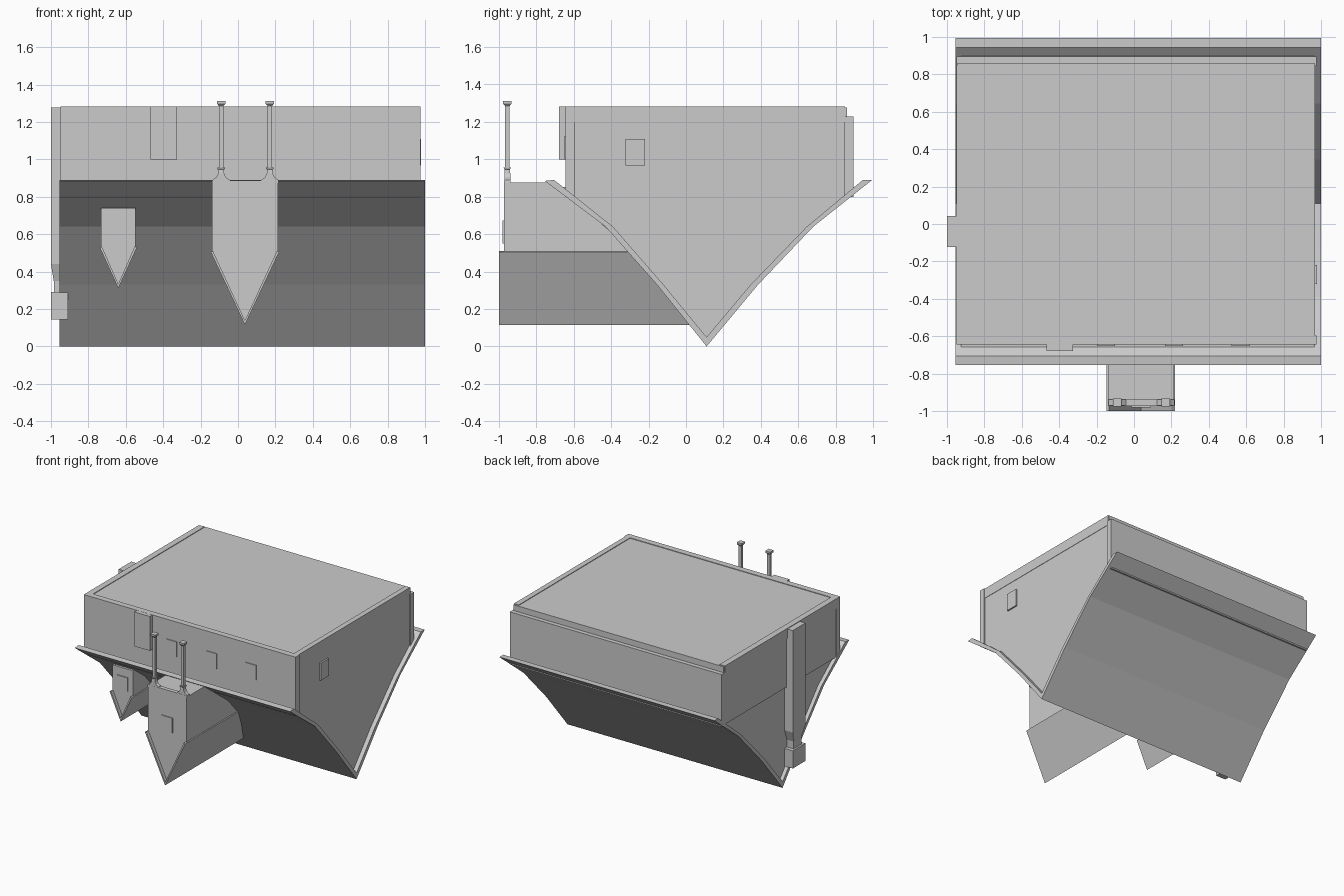
import bpy, bmesh, math

if "Cube" in bpy.data.objects:
    bpy.data.objects.remove(bpy.data.objects["Cube"])

grey = bpy.data.materials.new("plain_grey")
grey.diffuse_color = (0.6, 0.6, 0.6, 1)
grey.use_nodes = True
grey.node_tree.nodes["Principled BSDF"].inputs["Base Color"].default_value = grey.diffuse_color


def finish(name, bm):
    bmesh.ops.recalc_face_normals(bm, faces=bm.faces)
    me = bpy.data.meshes.new(name)
    bm.to_mesh(me)
    bm.free()
    me.materials.append(grey)
    ob = bpy.data.objects.new(name, me)
    bpy.context.collection.objects.link(ob)
    return ob


def loft(name, rings):
    """Closed solid through rings of equal vertex count."""
    bm = bmesh.new()
    vs = [[bm.verts.new(p) for p in r] for r in rings]
    n = len(vs[0])
    for a, b in zip(vs, vs[1:]):
        for i in range(n):
            j = (i + 1) % n
            bm.faces.new((a[i], a[j], b[j], b[i]))
    bm.faces.new(vs[0])
    bm.faces.new(vs[-1])
    return finish(name, bm)


def rect(x0, x1, y0, y1, z):
    return [(x0, y0, z), (x1, y0, z), (x1, y1, z), (x0, y1, z)]


def box(name, x0, x1, y0, y1, z0, z1):
    return loft(name, [rect(x0, x1, y0, y1, z0), rect(x0, x1, y0, y1, z1)])


def along_x(name, pts, x0, x1):
    return loft(name, [[(x, y, z) for y, z in pts] for x in (x0, x1)])


# Upside-down house body with wall rims
box("house_body", -0.945, 0.965, -0.62, 0.86, 0.80, 1.278)
box("front_wall", -0.95, 0.975, -0.645, -0.595, 0.80, 1.283)
box("back_wall", -0.95, 0.975, 0.845, 0.895, 0.80, 1.23)
box("left_wall_rim", -0.95, -0.90, -0.60, 0.85, 1.2, 1.283)
box("right_wall_rim", 0.925, 0.968, -0.60, 0.85, 1.2, 1.283)

# Roof: bent sheet hanging to a ridge at the ground
outer = [(-0.755, 0.885), (-0.43, 0.64), (-0.155, 0.33), (0.11, 0.0),
         (0.385, 0.33), (0.68, 0.64), (0.995, 0.89)]
inner = [(0.945, 0.89), (0.645, 0.64), (0.345, 0.33), (0.11, 0.05),
         (-0.12, 0.33), (-0.39, 0.64), (-0.705, 0.89)]
along_x("roof", outer + inner, -0.955, 1.0)

# Gable ends fill the roof up to the walls
gable = [(0.90, 0.852), (0.65, 0.64), (0.35, 0.33), (0.11, 0.04),
         (-0.125, 0.33), (-0.395, 0.64), (-0.66, 0.852)]
along_x("gable_walls", gable, -0.925, 0.965)


def roof_y(z):
    """y of the front roof slope at height z, pushed slightly inside."""
    pts = [(z_, y_) for y_, z_ in outer[:4]][::-1]
    for (za, ya), (zb, yb) in zip(pts, pts[1:]):
        if z <= zb:
            return ya + (yb - ya) * (z - za) / (zb - za) + 0.03
    return pts[-1][1] + 0.03


def dormer(name, cx, hw, tip, eave, top, yf, top_back):
    """Inverted dormer: wall block, gable and thin V roof."""
    wall = hw - 0.007
    pts = [(cx - wall, top), (cx + wall, top), (cx + wall, eave),
           (cx, tip + 0.02), (cx - wall, eave)]
    back = [(x, top_back if z == top else roof_y(z), z) for x, z in pts]
    loft(name + "_wall", [[(x, yf + 0.028, z) for x, z in pts], back])
    t = 0.012
    vee = [(cx - hw, eave), (cx, tip), (cx + hw, eave),
           (cx + hw - t, eave + 0.005), (cx, tip + 2 * t), (cx - hw + t, eave + 0.005)]
    loft(name + "_roof", [[(x, yf, z) for x, z in vee],
                          [(x, roof_y(z), z) for x, z in vee]])


dormer("porch_dormer", 0.037, 0.183, 0.115, 0.505, 0.875, -1.0, -0.70)
dormer("small_dormer", -0.64, 0.10, 0.31, 0.53, 0.74, -0.61, -0.52)

# Porch posts, flared at the dormer and capped at the top
for side, cx in (("left", -0.09), ("right", 0.17)):
    cy = -0.955
    prof = [(0.048, 0.875), (0.046, 0.89), (0.025, 0.905), (0.016, 0.925),
            (0.014, 0.945), (0.02, 0.948), (0.02, 0.956), (0.012, 0.956),
            (0.012, 1.285), (0.022, 1.297), (0.022, 1.312)]
    rings = []
    for r, z in prof:
        ry = min(r, 0.016) if z < 0.95 else r
        rings.append(rect(cx - r, cx + r, cy - ry, cy + ry, z))
    loft(side + "_porch_post", rings)
box("porch_beam", -0.14, 0.214, -0.972, -0.938, 0.865, 0.887)

# Door and windows as raised plates
box("front_door", -0.467, -0.327, -0.678, -0.64, 1.0, 1.282)
for i, x in enumerate((-0.15, 0.215, 0.57)):
    box(f"front_window_{i}", x - 0.048, x + 0.048, -0.652, -0.64, 1.0, 1.122)
box("side_window", 0.96, 0.978, -0.322, -0.218, 0.968, 1.11)
box("porch_dormer_window", -0.013, 0.088, -0.98, -0.965, 0.55, 0.672)
box("small_dormer_window", -0.69, -0.593, -0.59, -0.575, 0.56, 0.672)

# Chimney on the left wall, tapering down to a cap
loft("chimney", [rect(-0.985, -0.92, -0.09, 0.01, 0.28),
                 rect(-0.985, -0.92, -0.09, 0.01, 0.35),
                 rect(-1.0, -0.90, -0.122, 0.042, 0.44),
                 rect(-1.0, -0.90, -0.122, 0.042, 1.278)])
box("chimney_cap", -1.0, -0.91, -0.122, 0.042, 0.145, 0.29)
